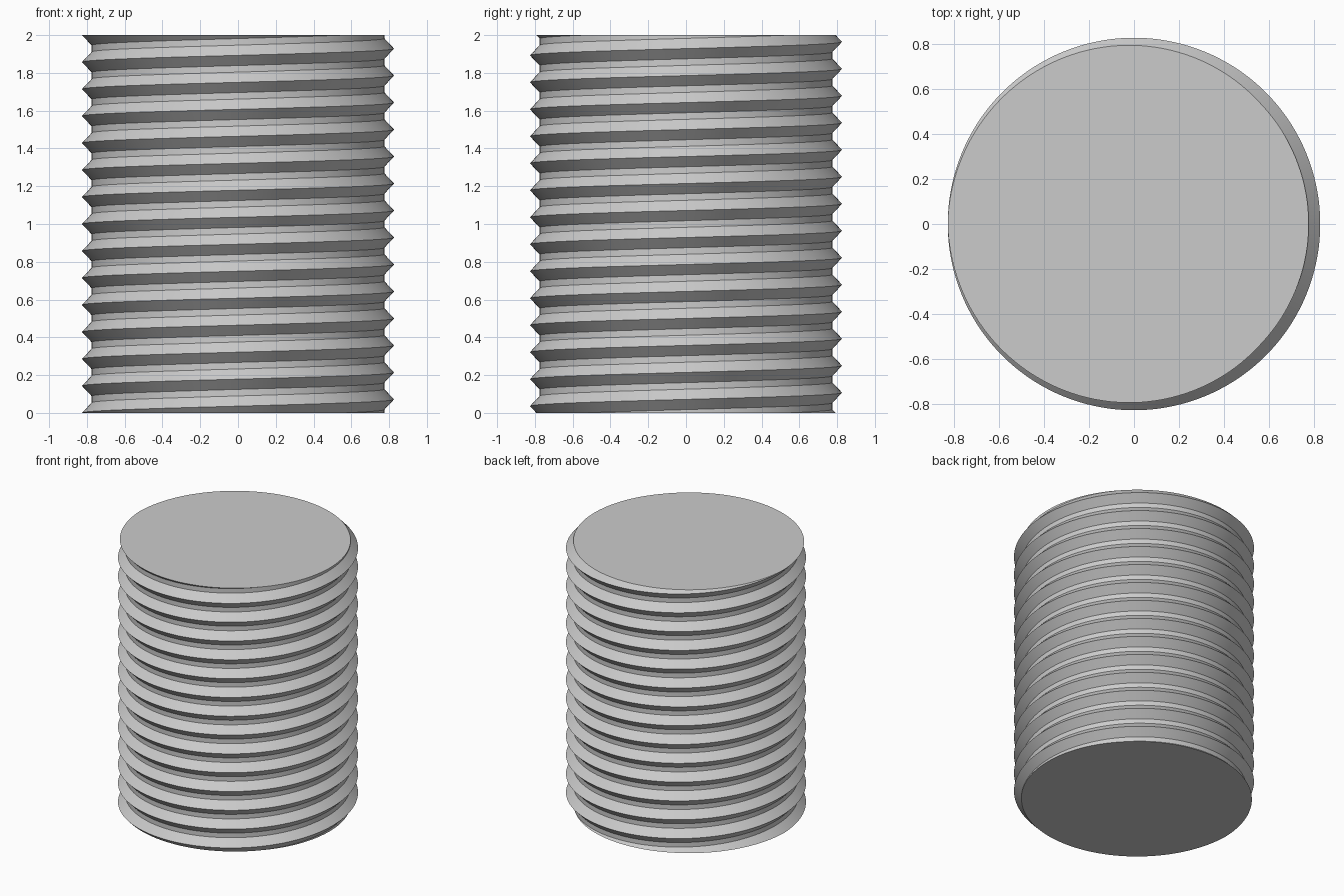
import bpy
import bmesh
import math

if "Cube" in bpy.data.objects:
    bpy.data.objects.remove(bpy.data.objects["Cube"], do_unlink=True)

HEIGHT = 2.0
TURNS = 14
PITCH = HEIGHT / TURNS
CREST, ROOT = 0.826, 0.775
FLANK = 0.054          # height of each sloping side of the ridge
STEPS = 144            # columns around the rod

# One pitch of the thread, from crest to crest: (radius, height)
profile = [(CREST, 0.0), (ROOT, FLANK), (ROOT, PITCH - FLANK)]


def thread_column(bm, angle):
    """Vertical row of thread points at one angle, running past both ends."""
    rise = PITCH * (angle / math.tau + 0.5)
    return [bm.verts.new((r * math.cos(angle), r * math.sin(angle),
                          rise + turn * PITCH + z))
            for turn in range(-3, TURNS + 3) for r, z in profile]


def cut_end(bm, z, normal):
    """Trim the thread at a flat plane and close it with a cap."""
    geom = bm.verts[:] + bm.edges[:] + bm.faces[:]
    cut = bmesh.ops.bisect_plane(bm, geom=geom, plane_co=(0, 0, z),
                                 plane_no=normal, clear_outer=True)
    rim = [e for e in cut["geom_cut"] if isinstance(e, bmesh.types.BMEdge)]
    bmesh.ops.contextual_create(bm, geom=rim)


# Helical surface; the last column meets the first one a turn higher
bm = bmesh.new()
columns = [thread_column(bm, math.tau * i / STEPS) for i in range(STEPS + 1)]
for a, b in zip(columns, columns[1:]):
    for k in range(len(a) - 1):
        bm.faces.new((a[k], b[k], b[k + 1], a[k + 1]))
bmesh.ops.remove_doubles(bm, verts=bm.verts[:], dist=0.0001)

# Flat ends
cut_end(bm, 0.0, (0, 0, -1))
cut_end(bm, HEIGHT, (0, 0, 1))
bmesh.ops.recalc_face_normals(bm, faces=bm.faces[:])

mesh = bpy.data.meshes.new("threaded_rod")
bm.to_mesh(mesh)
bm.free()
rod = bpy.data.objects.new("threaded_rod", mesh)
bpy.context.collection.objects.link(rod)

# Plain grey metal
grey = bpy.data.materials.new("light_grey")
grey.use_nodes = True
colour = (0.6, 0.6, 0.6, 1.0)
grey.diffuse_color = colour
grey.node_tree.nodes["Principled BSDF"].inputs["Base Color"].default_value = colour
mesh.materials.append(grey)

# Smooth around the rod, sharp at the thread edges
bpy.ops.object.select_all(action="DESELECT")
rod.select_set(True)
bpy.context.view_layer.objects.active = rod
bpy.ops.object.shade_smooth_by_angle(angle=math.radians(30))
